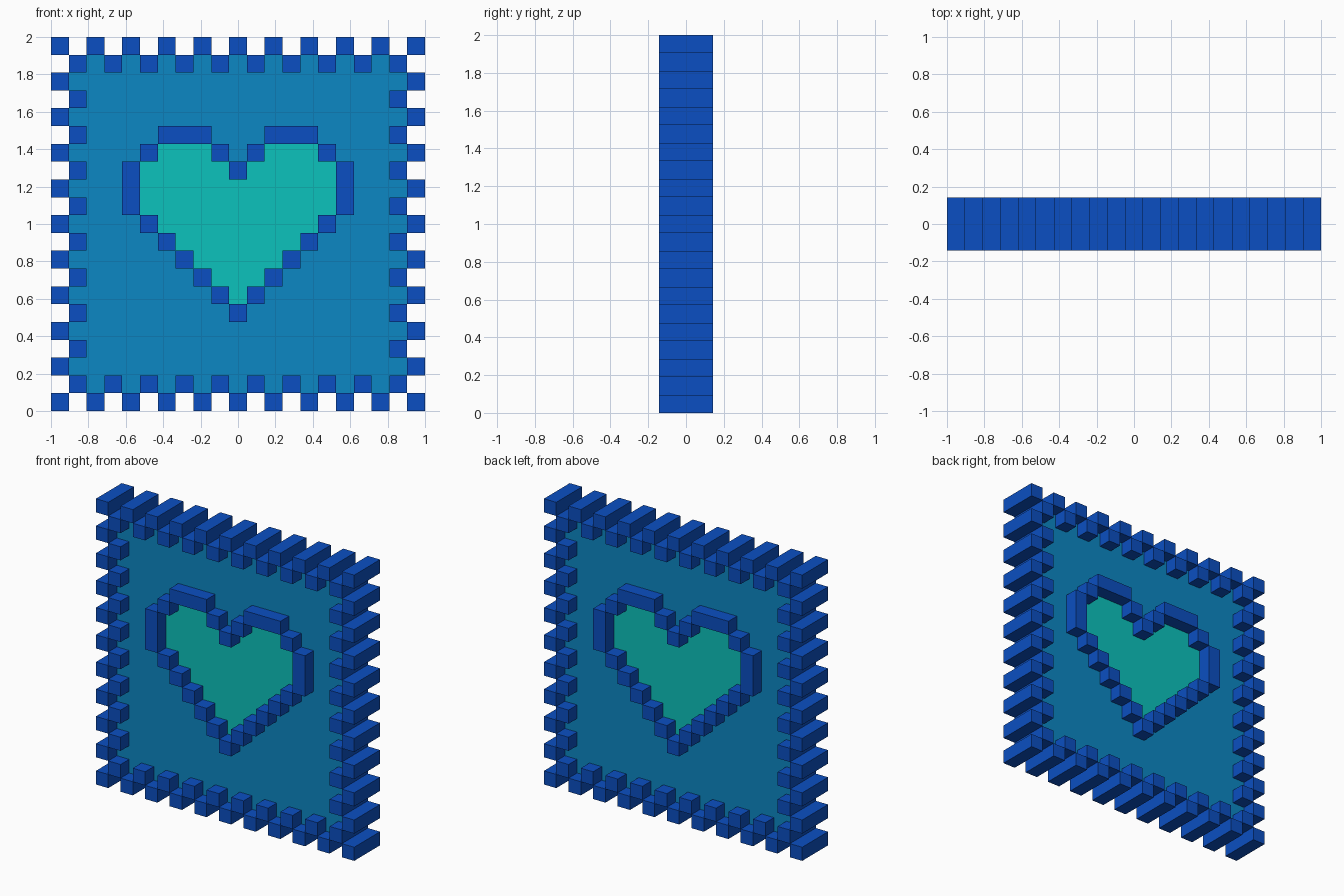
import bpy
import bmesh
import math

cube = bpy.data.objects.get("Cube")
if cube:
    bpy.data.objects.remove(cube, do_unlink=True)

N = 21            # cells along each side
S = 2.0 / N       # cell size


def make_material(name, rgb):
    """Flat material from 0-255 sRGB values."""
    lin = [((c / 255 + 0.055) / 1.055) ** 2.4 if c > 10 else c / 255 / 12.92 for c in rgb]
    mat = bpy.data.materials.new(name)
    mat.use_nodes = True
    mat.diffuse_color = (*lin, 1)
    bsdf = mat.node_tree.nodes["Principled BSDF"]
    bsdf.inputs["Base Color"].default_value = (*lin, 1)
    bsdf.inputs["Roughness"].default_value = 0.8
    return mat


def make_slab(name, cells, depth, mat):
    """Solid slab made of square cells (column, row from the bottom), depth in cells."""
    bm = bmesh.new()
    half = depth * S / 2
    verts = {}

    def v(corner, y):
        key = (*corner, y)
        if key not in verts:
            verts[key] = bm.verts.new((corner[0] * S - 1, y, corner[1] * S))
        return verts[key]

    for c, r in sorted(cells):
        ring = [(c, r), (c + 1, r), (c + 1, r + 1), (c, r + 1)]
        beside = [(c, r - 1), (c + 1, r), (c, r + 1), (c - 1, r)]
        bm.faces.new([v(p, -half) for p in ring])
        bm.faces.new([v(p, half) for p in reversed(ring)])
        # Walls only where the slab ends
        for i, other in enumerate(beside):
            if other not in cells:
                a, b = ring[i], ring[(i + 1) % 4]
                bm.faces.new([v(b, -half), v(a, -half), v(a, half), v(b, half)])
    # Merge flat neighbouring cells into clean faces
    bmesh.ops.dissolve_limit(bm, angle_limit=math.radians(1),
                             verts=bm.verts[:], edges=bm.edges[:])
    mesh = bpy.data.meshes.new(name)
    bm.to_mesh(mesh)
    bm.free()
    mesh.materials.append(mat)
    obj = bpy.data.objects.new(name, mesh)
    bpy.context.collection.objects.link(obj)
    return obj


blue = make_material("deep blue", (11, 79, 194))
sky = make_material("mid blue", (12, 135, 195))
teal = make_material("turquoise", (12, 194, 188))

# Checkered border: even cells on the outer ring, odd cells on the next ring
border = set()
for c in range(N):
    for r in range(N):
        ring = min(c, r, N - 1 - c, N - 1 - r)
        if ring < 2 and c % 2 == r % 2 == ring:
            border.add((c, r))
        elif ring == 0 and (c + r) % 2 == 0 and c % 2 == 0:
            border.add((c, r))
        elif ring == 1:
            along = r if c in (1, N - 2) else c
            if along % 2:
                border.add((c, r))

# Heart: row -> (inner rim, outer rim), as columns away from the middle
MID = N // 2
heart_rows = {14: (1, 5), 13: (0, 6), 12: (-1, 6), 11: (-1, 6)}
heart_rows.update({10 - i: (-1, 5 - i) for i in range(6)})
rim = {(MID + s * k, 15) for k in (2, 3, 4) for s in (-1, 1)}
fill = set()
for row, (inner, outer) in heart_rows.items():
    for s in (-1, 1):
        rim.add((MID + s * outer, row))
        if inner >= 0:
            rim.add((MID + s * inner, row))
        fill |= {(MID + s * k, row) for k in range(inner + 1, outer)}

# Thin backing panel fills everything else inside the outer ring
panel = {(c, r) for c in range(1, N - 1) for r in range(1, N - 1)} - border - rim - fill

make_slab("border_blocks", border, 3, blue)
make_slab("heart_outline", rim, 3, blue)
make_slab("heart_fill", fill, 1, teal)
make_slab("backing_panel", panel, 1, sky)
